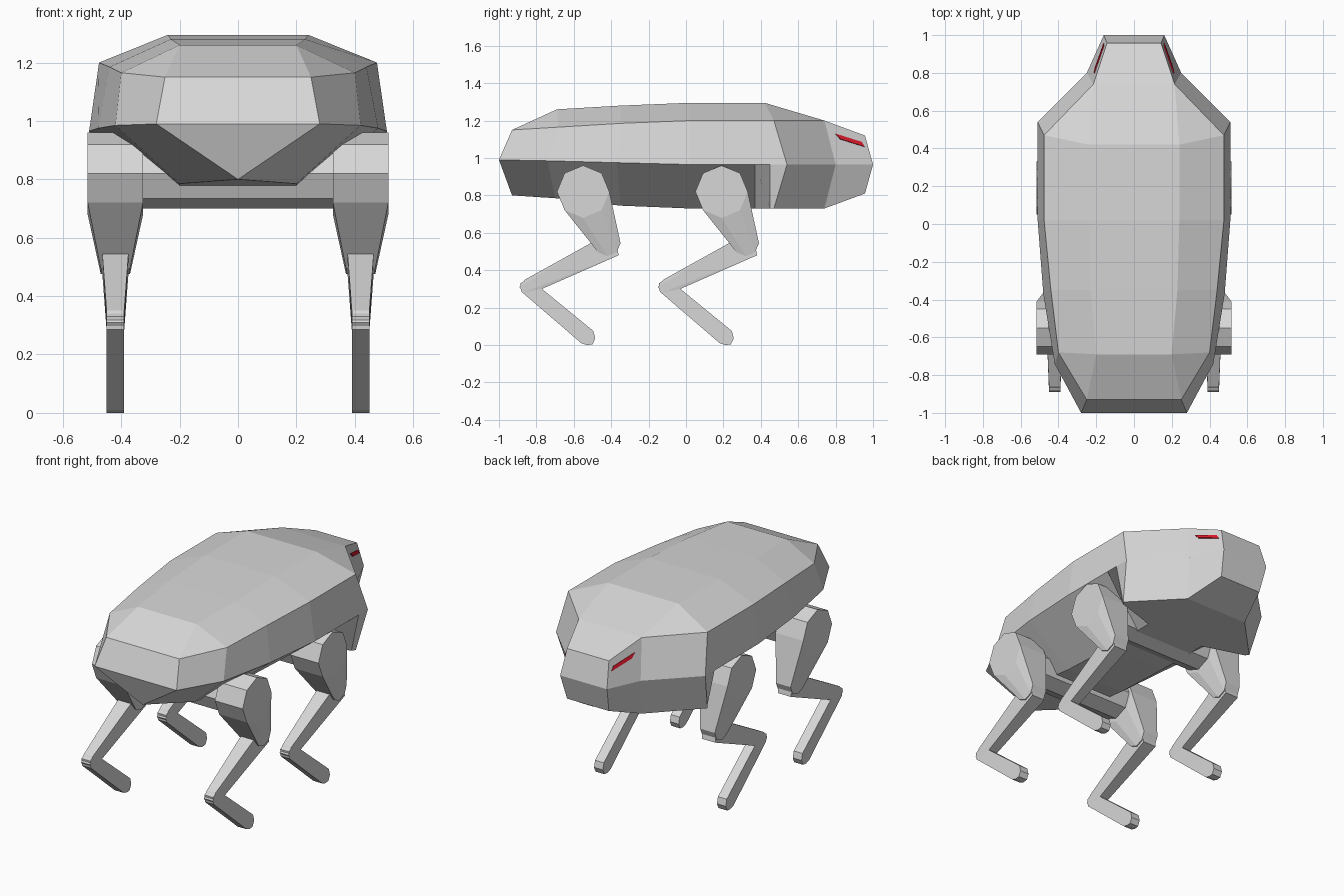
import bpy, bmesh, math
from mathutils import Vector

if "Cube" in bpy.data.objects:
    bpy.data.objects.remove(bpy.data.objects["Cube"])


def material(name, rgb):
    m = bpy.data.materials.new(name)
    m.diffuse_color = (*rgb, 1)
    m.use_nodes = True
    m.node_tree.nodes["Principled BSDF"].inputs["Base Color"].default_value = m.diffuse_color
    return m


GREY = material("light grey", (0.68, 0.68, 0.68))
RED = material("eye red", (0.75, 0.01, 0.025))


def finish(name, bm, mat):
    bmesh.ops.recalc_face_normals(bm, faces=bm.faces)
    me = bpy.data.meshes.new(name)
    bm.to_mesh(me)
    bm.free()
    me.materials.append(mat)
    ob = bpy.data.objects.new(name, me)
    bpy.context.collection.objects.link(ob)
    return ob


def hull(name, points, mat=GREY):
    """Convex solid around a few cross-sections."""
    bm = bmesh.new()
    for p in points:
        bm.verts.new(p)
    res = bmesh.ops.convex_hull(bm, input=bm.verts)
    loose = [v for v in bm.verts if not v.link_faces]
    bmesh.ops.delete(bm, geom=loose, context='VERTS')
    bmesh.ops.dissolve_limit(bm, angle_limit=0.02, verts=bm.verts, edges=bm.edges)
    return finish(name, bm, mat)


def octagon(y, z, r, x0, x1):
    return [(x, y + r * math.cos(k * math.pi / 4), z + r * math.sin(k * math.pi / 4))
            for x in (x0, x1) for k in range(8)]


def prism(outline, x0, x1):
    return [(x, y, z) for x in (x0, x1) for y, z in outline]


# Body: half sections from tail to nose (crown, shoulder, belt, keel)
sections = [
    [(.25, -.93, 1.15), (.25, -.93, 1.15), (.28, -1, .99), (0, -.93, .80)],
    [(.20, -.69, 1.26), (.40, -.68, 1.165), (.42, -.74, .985), (.2, -.70, .785)],
    [(.23, -.35, 1.28), (.44, -.35, 1.185), (.48, -.37, .975), (.2, -.35, .745)],
    [(.24, .02, 1.295), (.476, .02, 1.2), (.51, .02, .965), (.2, .02, .73)],
    [(.24, .37, 1.295), (.476, .37, 1.2), (.51, .37, .965), (.2, .37, .73)],
    [(.24, .42, 1.295), (.476, .43, 1.2), (.51, .45, .965), (.46, .45, .73)],
    [(.24, .42, 1.295), (.476, .47, 1.2), (.51, .54, .965), (.476, .47, .73)],
    [(.215, .74, 1.2), (.215, .74, 1.2), (.25, .80, .965), (.215, .74, .73)],
    [(.143, .957, 1.12), (.143, .957, 1.12), (.16, 1, .965), (.143, .957, .81)],
]
bm = bmesh.new()
rings = []
for half in sections:
    ring = half + [(-x, y, z) for x, y, z in reversed(half)]
    rings.append([bm.verts.new(p) for p in ring])
for a, b in zip(rings, rings[1:]):
    for i in range(8):
        j = (i + 1) % 8
        bm.faces.new((a[i], a[j], b[j], b[i]))
for r in (rings[0], rings[-1]):
    # end caps: panel above the belt and panel below it
    bm.faces.new((r[0], r[1], r[2], r[5], r[6], r[7]))
    bm.faces.new((r[2], r[3], r[4], r[5]))
bmesh.ops.remove_doubles(bm, verts=bm.verts, dist=0.0005)
bmesh.ops.dissolve_degenerate(bm, edges=bm.edges, dist=0.0005)
finish("body", bm, GREY)

# Eyes: thin slanted plates on the head side panels
shoulder0, belt0 = Vector(sections[7][1]), Vector(sections[7][2])
shoulder1, belt1 = Vector(sections[8][1]), Vector(sections[8][2])
for side, s in (("right", 1), ("left", -1)):
    pts = []
    for u, v in ((.20, .75), (.30, .64), (.90, .58), (.85, .72)):
        p = belt0.lerp(belt1, u).lerp(shoulder0.lerp(shoulder1, u), v)
        n = (belt1 - belt0).cross(shoulder0 - belt0).normalized()
        if n.x < 0:
            n = -n
        for d in (-.003, .005):
            q = p + n * d
            pts.append((s * q.x, q.y, q.z))
    hull("eye_" + side, pts, RED)

# Legs: two pairs, each with hip axle, thigh, shin and foot
for pair, y in (("rear", -.55), ("front", .19)):
    hull(pair + "_axle", octagon(y, .82, .12, -.33, .33))
    for side, s in (("right", 1), ("left", -1)):
        tag = f"{pair}_{side}_"
        thigh = octagon(y, .82, .14, .325, .515) + octagon(y + .13, .545, .07, .37, .47)
        shin = (prism([(y + .19, .48), (y + .18, .53), (y + .05, .55)], .375, .465)
                + prism([(y - .31, .35), (y - .34, .31), (y - .32, .28), (y - .22, .30)], .39, .45))
        foot = prism([(y - .33, .285), (y - .30, .26), (y - .22, .30), (y - .30, .35), (y - .335, .33),
                      (y - .01, .01), (y + .02, 0), (y + .05, .003), (y + .065, .035),
                      (y + .055, .075)], .39, .45)
        for part, pts in (("thigh", thigh), ("shin", shin), ("foot", foot)):
            hull(tag + part, [(s * a, b, c) for a, b, c in pts])
